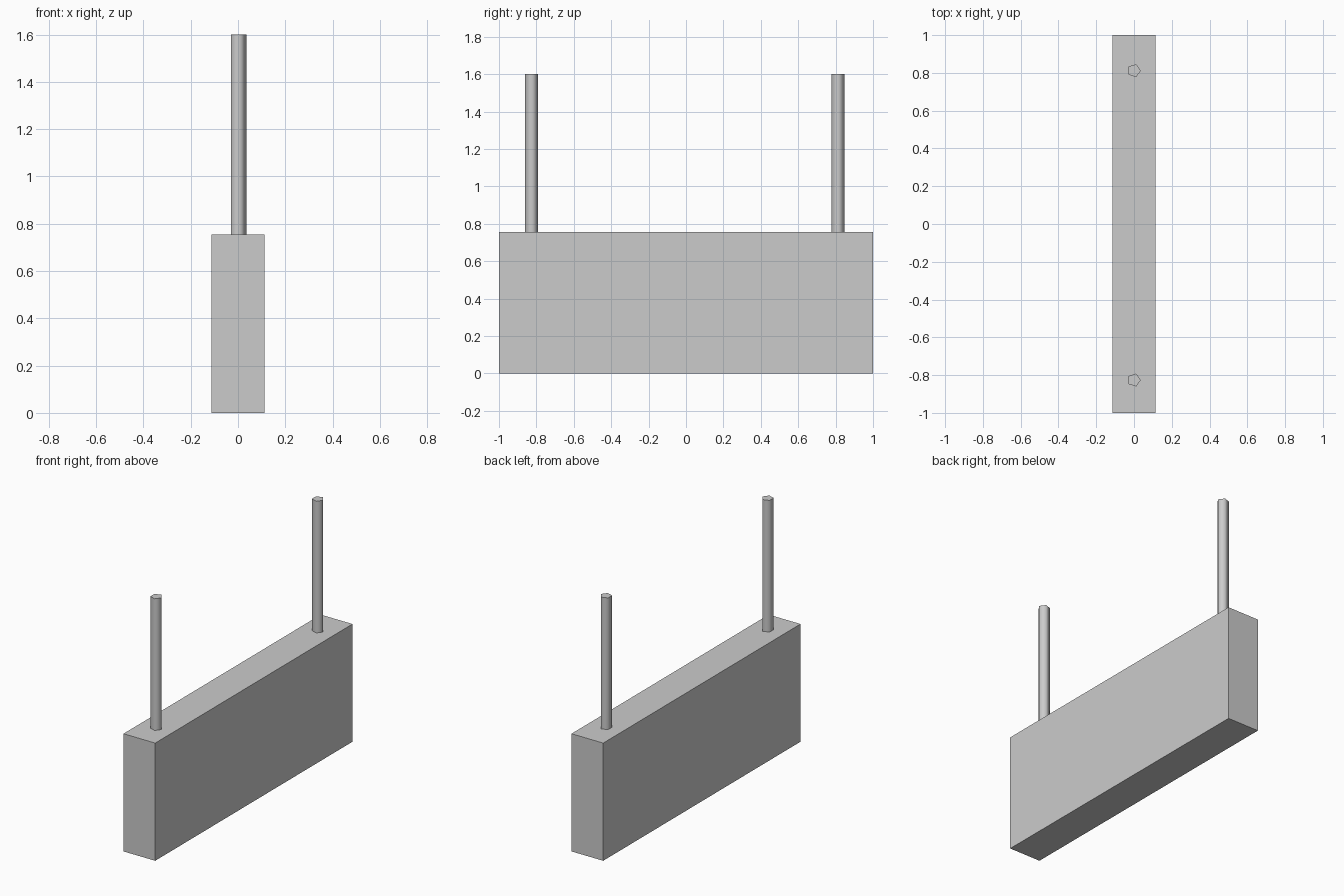
import bpy

default_cube = bpy.data.objects.get("Cube")
if default_cube:
    bpy.data.objects.remove(default_cube, do_unlink=True)

# Single plain grey
grey = bpy.data.materials.new("plain grey")
grey.use_nodes = True
colour = (0.6, 0.6, 0.6, 1)
grey.diffuse_color = colour
grey.node_tree.nodes["Principled BSDF"].inputs["Base Color"].default_value = colour

BODY_SIZE = (0.225, 2.0, 0.755)
TOP = 1.6
POST_RADIUS = 0.036


def finish(name):
    obj = bpy.context.object
    obj.name = name
    obj.data.materials.append(grey)
    return obj


# Sign board
bpy.ops.mesh.primitive_cube_add(size=1, location=(0, 0, BODY_SIZE[2] / 2))
board = finish("board")
board.scale = BODY_SIZE
bpy.ops.object.transform_apply(location=False, rotation=False, scale=True)


# Five-sided hanging post with smooth sides and a flat cap, one corner facing +x
def add_post(name, y):
    height = TOP - BODY_SIZE[2]
    bpy.ops.mesh.primitive_cylinder_add(
        vertices=5, radius=POST_RADIUS, depth=height,
        location=(0, y, BODY_SIZE[2] + height / 2), rotation=(0, 0, -1.5708))
    post = finish(name)
    bpy.ops.object.transform_apply(location=False, rotation=True, scale=False)
    bpy.ops.object.shade_smooth_by_angle(angle=1.4)
    return post


add_post("front_post", -0.826)
add_post("back_post", 0.812)
